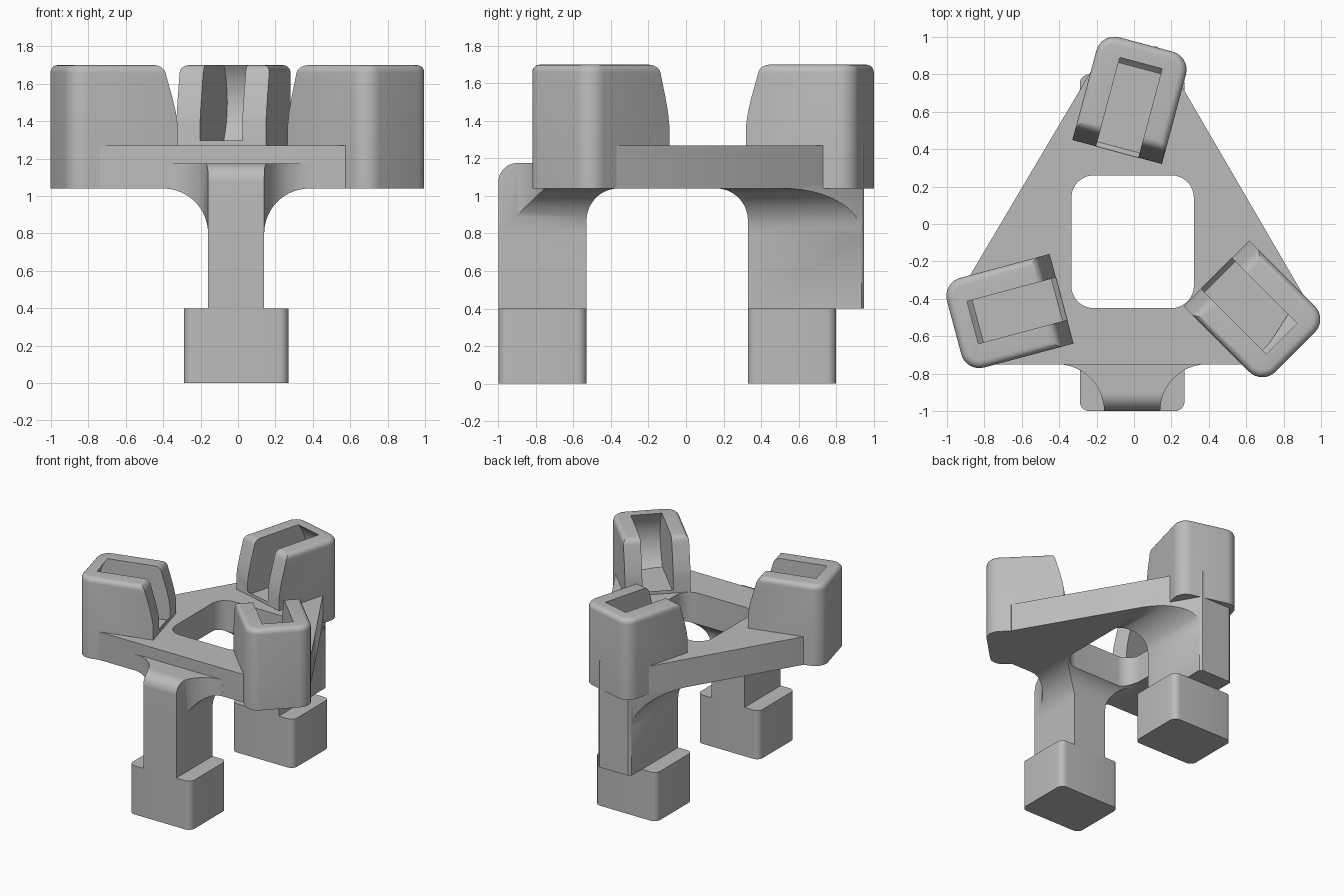
import bpy, bmesh
from math import radians, sin, cos, pi
from mathutils import Matrix, Vector

if "Cube" in bpy.data.objects:
    bpy.data.objects.remove(bpy.data.objects["Cube"])

grey = bpy.data.materials.new("plain grey")
grey.use_nodes = True
grey.diffuse_color = (0.5, 0.5, 0.5, 1)
grey.node_tree.nodes["Principled BSDF"].inputs["Base Color"].default_value = (0.5, 0.5, 0.5, 1)


def arc(cx, cy, r, start, end, n=12):
    steps = [radians(start + (end - start) * i / n) for i in range(n + 1)]
    return [(cx + r * cos(a), cy + r * sin(a)) for a in steps]


def prism(name, outline, low, high, axis="z"):
    """Extrude a 2D outline along one axis: xy along z, xz along y, yz along x."""
    place = {"z": lambda p, h: (p[0], p[1], h),
             "y": lambda p, h: (p[0], h, p[1]),
             "x": lambda p, h: (h, p[0], p[1])}[axis]
    bm = bmesh.new()
    face = bm.faces.new([bm.verts.new(place(p, low)) for p in outline])
    step = Vector(place((0, 0), high - low))
    new = bmesh.ops.extrude_face_region(bm, geom=[face])["geom"]
    bmesh.ops.translate(bm, vec=step, verts=[v for v in new if isinstance(v, bmesh.types.BMVert)])
    bmesh.ops.recalc_face_normals(bm, faces=bm.faces)
    mesh = bpy.data.meshes.new(name)
    bm.to_mesh(mesh)
    bm.free()
    mesh.materials.append(grey)
    obj = bpy.data.objects.new(name, mesh)
    bpy.context.collection.objects.link(obj)
    return obj


def select(obj):
    bpy.ops.object.select_all(action="DESELECT")
    bpy.context.view_layer.objects.active = obj
    obj.select_set(True)


def combine(obj, tool, operation):
    """Apply a boolean and throw the tool away."""
    mod = obj.modifiers.new("cut", "BOOLEAN")
    mod.object, mod.operation, mod.solver = tool, operation, "EXACT"
    select(obj)
    bpy.ops.object.modifier_apply(modifier=mod.name)
    bpy.data.objects.remove(tool)


def bevel_edges(obj, rule, width, segments=6):
    bm = bmesh.new()
    bm.from_mesh(obj.data)
    edges = [e for e in bm.edges if rule(e.verts[0].co, e.verts[1].co)]
    bmesh.ops.bevel(bm, geom=edges, offset=width, segments=segments, profile=0.5, affect="EDGES")
    bm.to_mesh(obj.data)
    bm.free()


def smooth(obj):
    select(obj)
    bpy.ops.object.shade_smooth_by_angle(angle=radians(32))


def vertical(a, b):
    return abs(a.x - b.x) + abs(a.y - b.y) < 1e-4


# Heights and widths shared by the parts
BOTTOM, PLATE_TOP, TOP = 1.04, 1.27, 1.70
FOOT_TOP, WEB_TOP = 0.40, 1.175
LEG_L, LEG_R, FLARE = -0.16, 0.14, 0.24


def hole_cutter():
    x0, x1, y0, y1, r = -0.335, 0.32, -0.45, 0.26, 0.12
    outline = (arc(x1 - r, y1 - r, r, 0, 90) + arc(x0 + r, y1 - r, r, 90, 180)
               + arc(x0 + r, y0 + r, r, 180, 270) + arc(x1 - r, y0 + r, r, 270, 360))
    return prism("hole", outline, 0.5, 1.5)


# Triangular deck with the rounded window
sides = [(0.65, -0.75), (0.9, -0.37), (0.14, 0.935), (0.12, 0.95),
         (-0.14, 0.95), (-0.16, 0.935), (-0.88, -0.28), (-0.85, -0.7), (-0.75, -0.75)]
deck = prism("deck", sides, BOTTOM, PLATE_TOP)
combine(deck, hole_cutter(), "DIFFERENCE")
smooth(deck)

# Plan of the deck with a filleted tongue over the front leg
plan = (sides + arc(LEG_L - 0.25, -1.0, 0.25, 90, 0) + arc(LEG_R + 0.25, -1.0, 0.25, 180, 90))

# Leg seen from the front, flaring into the deck
flared = ([(LEG_R, FOOT_TOP)] + arc(LEG_R + FLARE, BOTTOM - FLARE, FLARE, 180, 90, 16)
          + [(LEG_R + 0.25, WEB_TOP), (LEG_L - 0.25, WEB_TOP)]
          + arc(LEG_L - FLARE, BOTTOM - FLARE, FLARE, 90, 0, 16) + [(LEG_L, FOOT_TOP)])

# Legs seen from the side, with the arch on the inner face
front_side = ([(-1.0, FOOT_TOP), (-0.53, FOOT_TOP)] + arc(-0.36, 0.87, 0.17, 180, 90)
              + [(-0.36, WEB_TOP)] + arc(-0.9, WEB_TOP - 0.1, 0.1, 90, 180))
back_side = ([(0.95, FOOT_TOP), (0.95, 1.1), (0.16, 1.1)]
             + arc(0.16, 0.87, 0.17, 90, 0) + [(0.33, FOOT_TOP)])

for name, side, y0, y1 in (("front_leg", front_side, -1.1, -0.2), ("back_leg", back_side, 0.1, 1.1)):
    leg = prism(name, flared, y0, y1, "y")
    combine(leg, prism("side", side, -0.6, 0.6, "x"), "INTERSECT")
    combine(leg, prism("plan", plan, 0.3, 1.3), "INTERSECT")
    combine(leg, hole_cutter(), "DIFFERENCE")
    smooth(leg)

# Block feet
for name, y0, y1 in (("front_foot", -1.0, -0.53), ("back_foot", 0.33, 0.80)):
    foot = prism(name, [(-0.29, y0), (0.27, y0), (0.27, y1), (-0.29, y1)], 0, FOOT_TOP)
    bevel_edges(foot, vertical, 0.05)
    smooth(foot)

# Three slotted holders around the deck; local x points outward from the inner face
LENGTH, HALF = 0.595, 0.248
holder_side = [(0, BOTTOM), (LENGTH, BOTTOM), (LENGTH, TOP), (0.078, TOP),
               (0.056, 1.62), (0.03, 1.53), (0.01, 1.45), (0, 1.38)]
for name, angle in (("back_holder", 75), ("left_holder", 315), ("right_holder", 195)):
    holder = prism(name, holder_side, -HALF, HALF, "y")
    bevel_edges(holder, lambda a, b: vertical(a, b) and a.x > LENGTH - 0.01, 0.1, 8)
    bevel_edges(holder, lambda a, b: min(a.z, b.z) > TOP - 0.001, 0.04, 5)
    slot = prism("slot", arc(0.245, 1.5, 0.318, 0, 360 - 360 / 64, 63), -0.117, 0.117, "y")
    combine(holder, slot, "DIFFERENCE")
    turn = Matrix.Rotation(radians(angle - 75), 4, "Z") @ Vector((-0.078, 0.478, 0))
    holder.matrix_world = (Matrix.Translation(turn + Vector((-0.012, -0.093, 0)))
                           @ Matrix.Rotation(radians(angle), 4, "Z"))
    smooth(holder)
